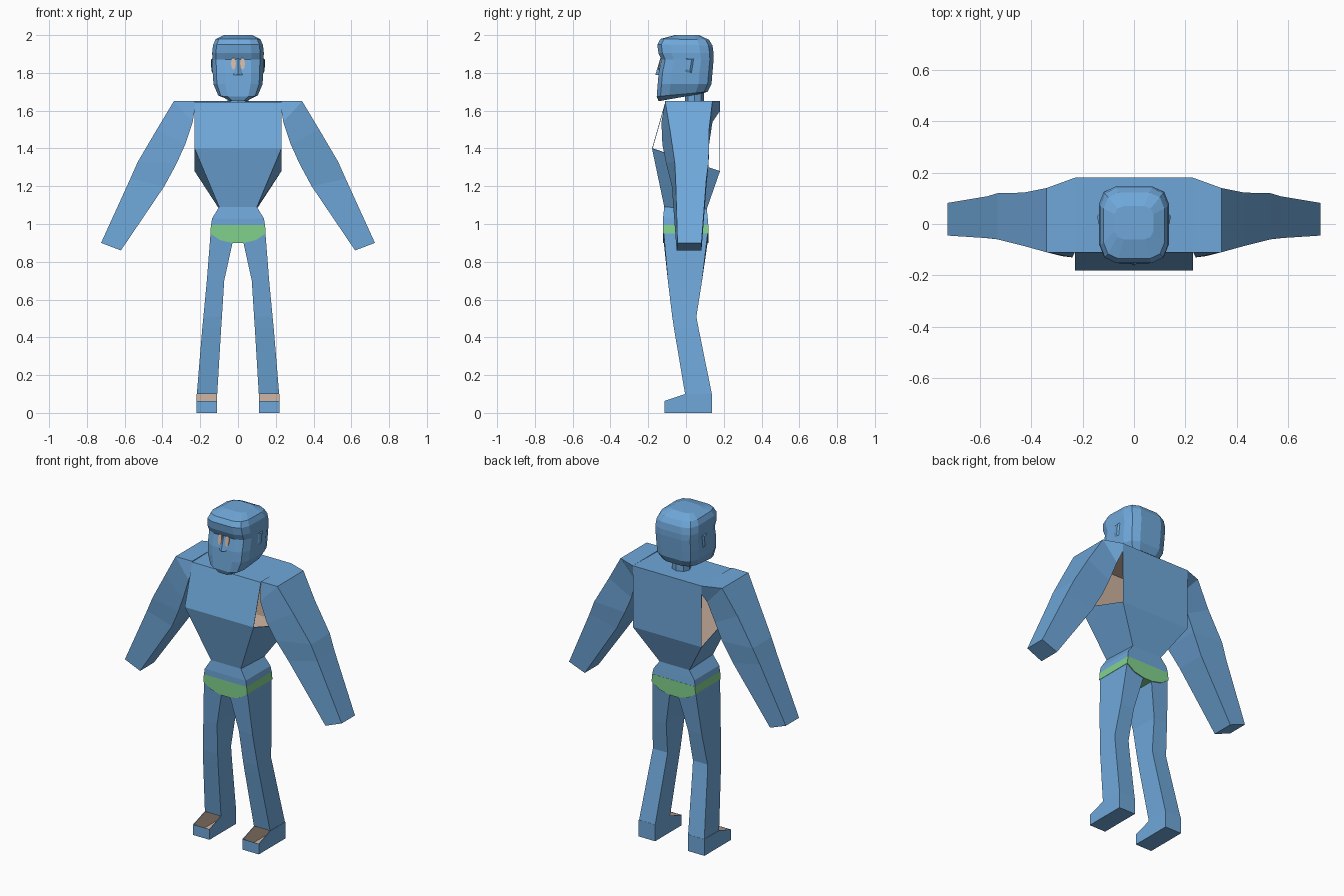
import bpy, bmesh, math

if "Cube" in bpy.data.objects:
    bpy.data.objects.remove(bpy.data.objects["Cube"])


def material(name, rgb):
    m = bpy.data.materials.new(name)
    m.diffuse_color = (*rgb, 1)
    m.use_nodes = True
    m.node_tree.nodes["Principled BSDF"].inputs["Base Color"].default_value = m.diffuse_color
    return m


BLUE = material("blue", (0.16, 0.39, 0.70))
GREEN = material("green", (0.22, 0.64, 0.27))
TAN = material("tan", (0.64, 0.47, 0.37))


def finish(name, bm, mats, lining=False, drop=None):
    """Turn a closed bmesh into an object; drop removes faces to leave openings."""
    bmesh.ops.recalc_face_normals(bm, faces=bm.faces)
    if drop:
        gone = [f for f in bm.faces if drop(f)]
        bmesh.ops.delete(bm, geom=gone, context='FACES')
    me = bpy.data.meshes.new(name)
    bm.to_mesh(me)
    bm.free()
    ob = bpy.data.objects.new(name, me)
    bpy.context.collection.objects.link(ob)
    for m in mats:
        me.materials.append(m)
    if lining:  # thin inner shell in the second colour
        s = ob.modifiers.new("lining", 'SOLIDIFY')
        s.thickness, s.offset, s.material_offset = 0.004, -1, 1
    return ob


def loft(name, rings, mats=(BLUE,), **kw):
    bm = bmesh.new()
    vs = [[bm.verts.new(p) for p in r] for r in rings]
    n = len(rings[0])
    for a, b in zip(vs, vs[1:]):
        for j in range(n):
            k = (j + 1) % n
            bm.faces.new((a[j], a[k], b[k], b[j]))
    bm.faces.new(vs[0])
    bm.faces.new(vs[-1])
    return finish(name, bm, mats, **kw)


def block_ring(x, yf, zf, yb, zb):
    return [(-x, yf, zf), (x, yf, zf), (x, yb, zb), (-x, yb, zb)]


# Torso: wedge-shaped chest, open at the armpits with a tan inside
loft("torso", [block_ring(0.10, -0.115, 1.09, 0.11, 1.08),
               block_ring(0.23, -0.18, 1.40, 0.18, 1.28),
               block_ring(0.23, -0.11, 1.645, 0.18, 1.65)],
     (BLUE, TAN), lining=True,
     drop=lambda f: abs(f.normal.x) > 0.99)

# Waist flaring to the hips
loft("waist", [block_ring(0.10, -0.115, 1.09, 0.11, 1.08),
               block_ring(0.137, -0.122, 1.03, 0.115, 1.03),
               block_ring(0.143, -0.122, 0.995, 0.118, 0.995)])

# Briefs: V-shaped front and back
half = [(0.143, 0.995), (0.147, 0.95), (0.095, 0.915), (0.03, 0.90)]
outline = half + [(-x, z) for x, z in reversed(half)]
loft("briefs", [[(x, -0.122, z) for x, z in outline],
                [(x, 0.119, z) for x, z in outline]], (GREEN,))

# Arm sections: outer x,z, inner x,z, outer front y, inner front y, back y
ARM = [(0.23, 1.65, 0.23, 1.60, -0.11, -0.11, 0.18),
       (0.34, 1.65, 0.24, 1.54, -0.11, -0.13, 0.14),
       (0.43, 1.50, 0.28, 1.42, -0.085, -0.125, 0.122),
       (0.53, 1.33, 0.325, 1.32, -0.06, -0.105, 0.12),
       (0.57, 1.24, 0.39, 1.20, -0.055, -0.075, 0.108),
       (0.725, 0.90, 0.62, 0.86, -0.045, -0.05, 0.082)]
# Leg sections: outer x,z, inner x,z, front y, back y
LEG = [(0.145, 0.955, 0.028, 0.905, -0.118, 0.115),
       (0.165, 0.70, 0.073, 0.70, -0.096, 0.085),
       (0.183, 0.51, 0.085, 0.51, -0.073, 0.055),
       (0.189, 0.45, 0.089, 0.45, -0.064, 0.066),
       (0.218, 0.10, 0.11, 0.10, -0.005, 0.137)]
FOOT = [(-0.115, 0), (0.138, 0), (0.138, 0.10), (-0.005, 0.10), (-0.115, 0.063)]

for side, s in (("left", -1), ("right", 1)):
    loft(side + "_arm", [[(s * xo, fo, zo), (s * xi, fi, zi), (s * xi, b, zi), (s * xo, b, zo)]
                         for xo, zo, xi, zi, fo, fi, b in ARM])
    loft(side + "_leg", [[(s * xo, f, zo), (s * xi, f, zi), (s * xi, b, zi), (s * xo, b, zo)]
                         for xo, zo, xi, zi, f, b in LEG],
         drop=lambda f: f.normal.z < -0.99)
    # Foot: open-topped shoe with a tan inside
    loft(side + "_foot", [[(s * x, y, z) for y, z in FOOT] for x in (0.11, 0.22)],
         (BLUE, TAN), lining=True, drop=lambda f: f.normal.z > 0.5)

# Neck
loft("neck", [[(0.055 * math.cos(t * math.pi / 4), 0.045 + 0.05 * math.sin(t * math.pi / 4), z)
               for t in range(8)] for z in (1.63, 1.71)])

# Head: rounded box; front z, back z, half width, front y, back y
HEAD = [(1.65, 1.69, 0.055, -0.145, 0.08),
        (1.675, 1.70, 0.105, -0.155, 0.115),
        (1.74, 1.74, 0.13, -0.15, 0.135),
        (1.80, 1.80, 0.134, -0.145, 0.14),
        (1.87, 1.87, 0.135, -0.13, 0.146),
        (1.905, 1.905, 0.137, -0.146, 0.146),
        (1.95, 1.945, 0.132, -0.152, 0.14),
        (1.98, 1.975, 0.118, -0.135, 0.122),
        (2.0, 2.0, 0.075, -0.06, 0.07)]


def head_ring(zf, zb, hx, yf, yb):
    pts = []
    for i in range(12):
        a = math.radians(15 + 30 * i)
        u, v = (math.copysign(abs(t) ** 0.5, t) / 0.983 for t in (math.cos(a), math.sin(a)))
        k = (v + 1) / 2
        pts.append((hx * u, yf + (yb - yf) * k, zf + (zb - zf) * k))
    return pts


loft("head", [head_ring(*r) for r in HEAD])

# Nose wedge
loft("nose", [[(-0.008, -0.131, 1.875), (0.008, -0.131, 1.875), (0, -0.137, 1.875)],
              [(-0.028, -0.143, 1.79), (0.028, -0.143, 1.79), (0, -0.162, 1.79)]])

for side, s in (("left", -1), ("right", 1)):
    # Eye: thin oval plate lying on the sloped face
    rings = []
    for d in (0.001, -0.005):
        ring = []
        for i in range(8):
            a = i * math.pi / 4
            z = 1.85 + 0.033 * math.sin(a)
            ring.append((s * 0.024 + 0.013 * math.cos(a), -0.145 + (z - 1.80) * 0.21 + d, z))
        rings.append(ring)
    loft(side + "_eye", rings, (TAN,))
    # Ear: low ridge on the side of the head
    loft(side + "_ear", [[(s * 0.128, -0.02, 1.80), (s * 0.128, 0.035, 1.79),
                          (s * 0.128, 0.05, 1.88), (s * 0.128, -0.015, 1.89)],
                         [(s * 0.139, 0.005, 1.82), (s * 0.141, 0.02, 1.81),
                          (s * 0.143, 0.03, 1.87), (s * 0.139, 0.005, 1.87)]])
